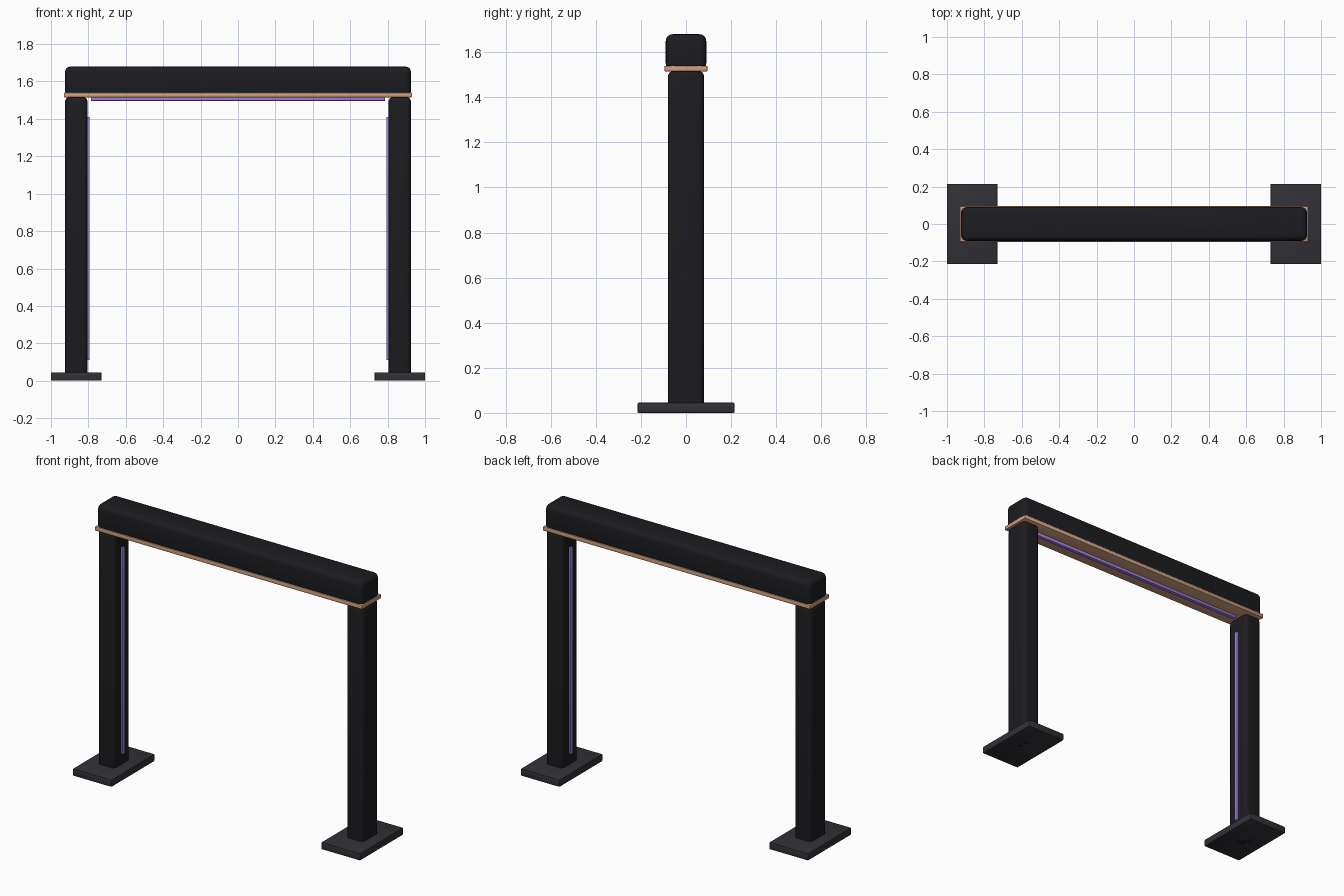
import bpy
import math

if "Cube" in bpy.data.objects:
    bpy.data.objects.remove(bpy.data.objects["Cube"])


def material(name, rgb):
    m = bpy.data.materials.new(name)
    m.diffuse_color = (*rgb, 1)
    m.use_nodes = True
    m.node_tree.nodes["Principled BSDF"].inputs["Base Color"].default_value = m.diffuse_color
    return m


BLACK = material("matte_black", (0.012, 0.011, 0.014))
DARK = material("dark_grey", (0.032, 0.030, 0.037))
COPPER = material("copper", (0.66, 0.36, 0.22))
VIOLET = material("violet_light", (0.36, 0.22, 0.75))


def box(name, x, y, z, mat, bevel, segments=3):
    """Bevelled box from (min, max) ranges on each axis."""
    ranges = (x, y, z)
    bpy.ops.mesh.primitive_cube_add(size=1, location=[(a + b) / 2 for a, b in ranges])
    ob = bpy.context.object
    ob.name = name
    ob.scale = [b - a for a, b in ranges]
    bpy.ops.object.transform_apply(location=False, rotation=False, scale=True)
    ob.data.materials.append(mat)
    mod = ob.modifiers.new("bevel", 'BEVEL')
    mod.width = bevel
    mod.segments = segments
    bpy.ops.object.modifier_apply(modifier=mod.name)
    bpy.ops.object.shade_smooth_by_angle(angle=math.radians(35))
    return ob


def side_box(name, s, x, y, z, mat, bevel, segments=3):
    """Box placed on side s (-1 left, 1 right)."""
    xs = tuple(sorted((s * x[0], s * x[1])))
    return box(name, xs, y, z, mat, bevel, segments)


# Feet, posts and inner light strips on both sides
for side, s in (("left", -1), ("right", 1)):
    side_box(side + "_foot", s, (0.73, 1.0), (-0.215, 0.215), (0, 0.045), DARK, 0.005, 2)
    side_box(side + "_post", s, (0.805, 0.925), (-0.08, 0.08), (0, 1.517), BLACK, 0.025, 4)
    side_box(side + "_light_strip", s, (0.793, 0.81), (-0.0125, 0.0125), (0.11, 1.41), VIOLET, 0.004, 2)

# Top beam with copper trim plate and light strip below
box("top_beam", (-0.925, 0.925), (-0.09, 0.09), (1.52, 1.68), BLACK, 0.03, 4)
box("trim_plate", (-0.93, 0.93), (-0.095, 0.095), (1.515, 1.54), COPPER, 0.003, 2)
box("beam_light_strip", (-0.787, 0.787), (-0.0125, 0.0125), (1.496, 1.52), VIOLET, 0.004, 2)
